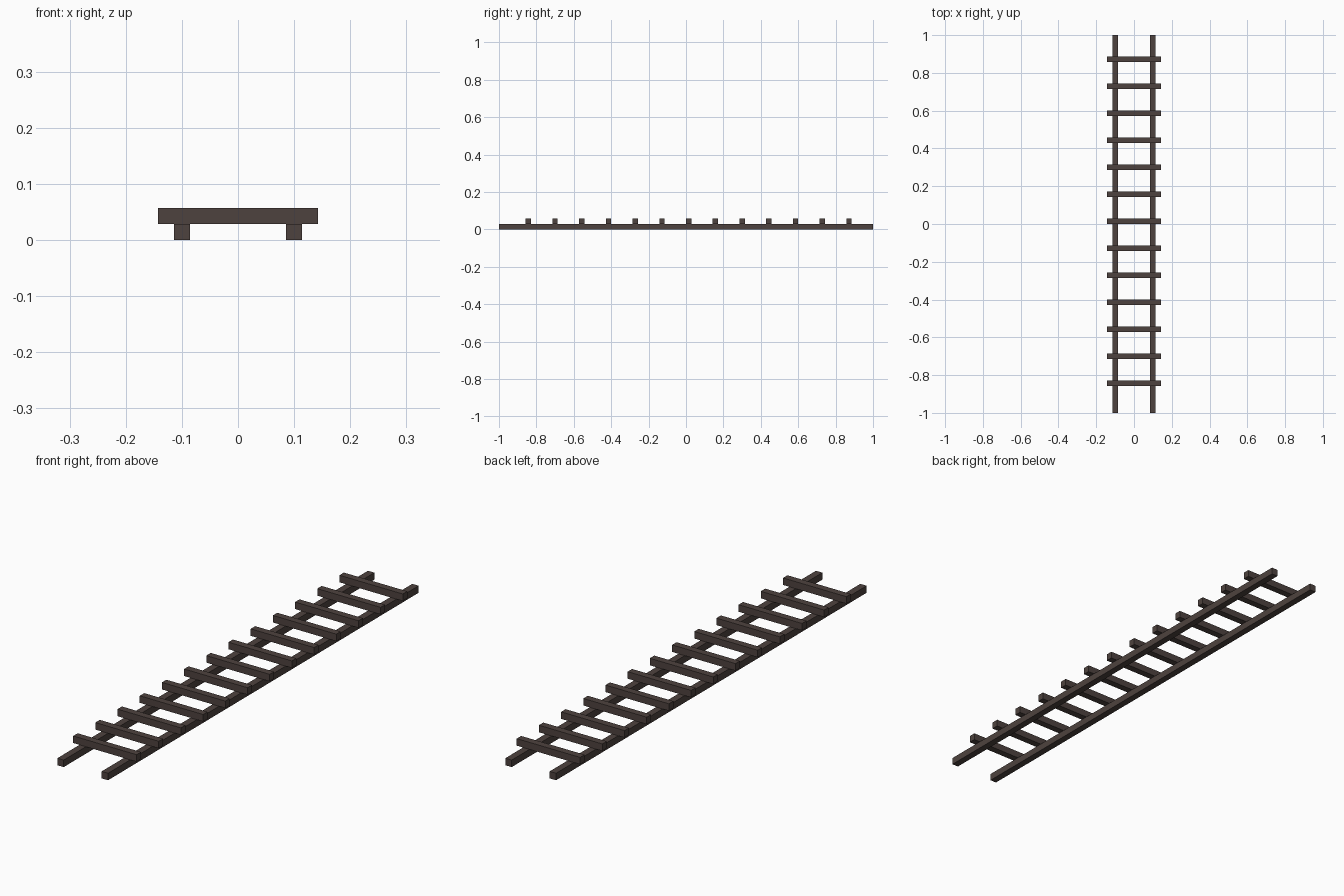
import bpy

if "Cube" in bpy.data.objects:
    bpy.data.objects.remove(bpy.data.objects["Cube"])

# One dark wood colour
wood = bpy.data.materials.new("dark brown wood")
wood.diffuse_color = (0.076, 0.055, 0.049, 1.0)
wood.use_nodes = True
wood.node_tree.nodes["Principled BSDF"].inputs["Base Color"].default_value = wood.diffuse_color

T = 2 / 70  # beam thickness


def beam(name, centre, size):
    bpy.ops.mesh.primitive_cube_add(size=1, location=centre)
    ob = bpy.context.object
    ob.name = name
    ob.scale = size
    bpy.ops.object.transform_apply(location=False, rotation=False, scale=True)
    ob.data.materials.append(wood)
    return ob


# Two long side rails lying on the ground
for side, x in (("left", -0.1), ("right", 0.1)):
    beam(f"{side}_rail", (x, 0, T / 2), (T, 2, T))

# Thirteen rungs laid across the rails, set slightly toward the back
for i in range(13):
    y = T / 2 + (i - 6) / 7
    beam(f"rung_{i + 1}", (0, y, T * 1.5), (T * 10, T, T))
